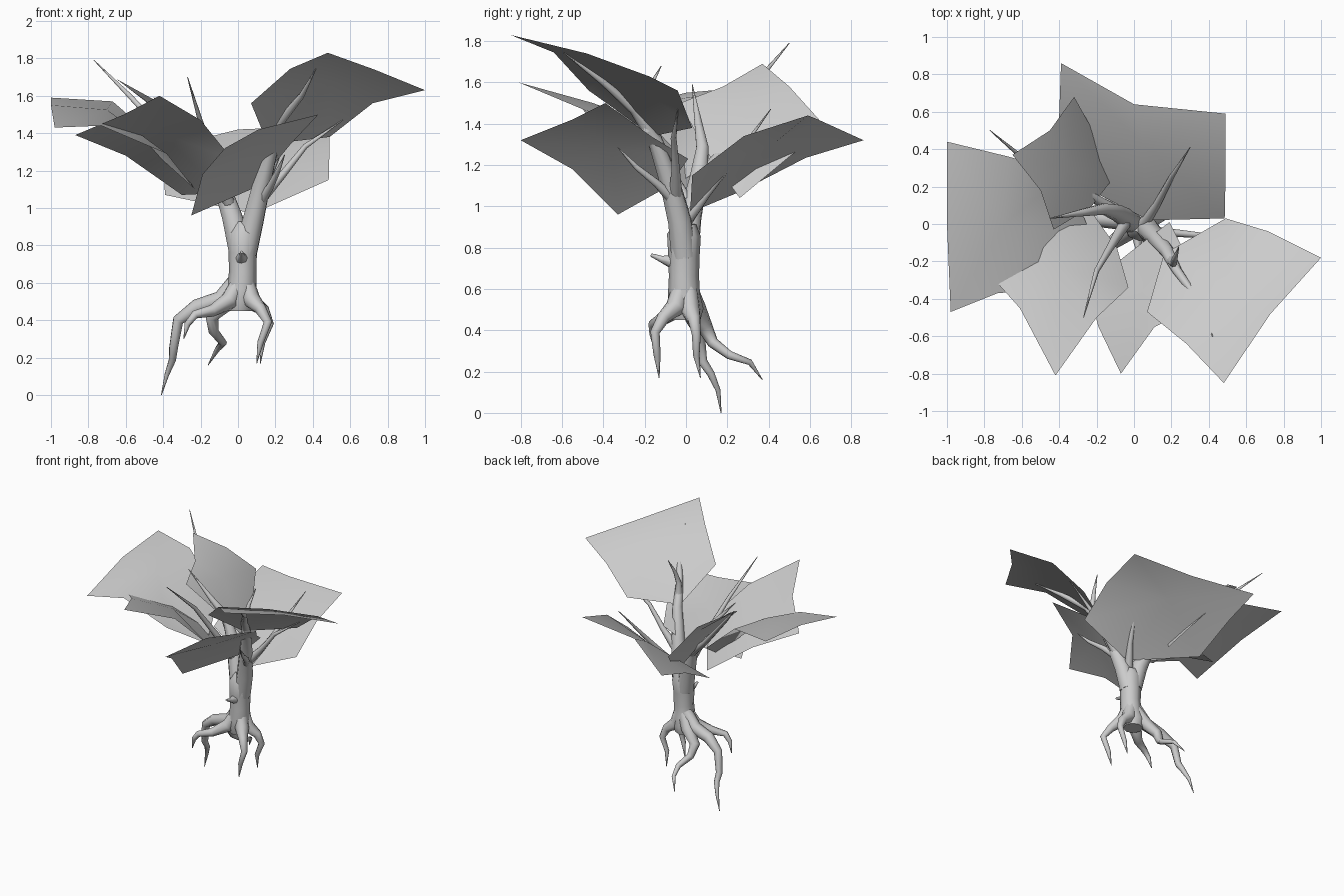
import bpy
import bmesh
from mathutils import Vector

cube = bpy.data.objects.get("Cube")
if cube:
    bpy.data.objects.remove(cube, do_unlink=True)

# One plain grey for bark and leaves
grey = bpy.data.materials.new("plain_grey")
grey.use_nodes = True
shade = (0.6, 0.6, 0.6, 1)
grey.diffuse_color = shade
grey.node_tree.nodes["Principled BSDF"].inputs["Base Color"].default_value = shade


def add_object(name, mesh):
    """Link a smooth-shaded mesh as a named part."""
    for polygon in mesh.polygons:
        polygon.use_smooth = True
    mesh.materials.clear()
    mesh.materials.append(grey)
    part = bpy.data.objects.new(name, mesh)
    bpy.context.collection.objects.link(part)
    return part


def limb(name, points, radii):
    """Tapered tube through the points; radii are spread evenly along it."""
    curve = bpy.data.curves.new(name + "_path", "CURVE")
    curve.dimensions = "3D"
    curve.bevel_depth = 1
    curve.bevel_resolution = 2
    curve.use_fill_caps = True
    spline = curve.splines.new("POLY")
    spline.points.add(len(points) - 1)
    for index, (target, position) in enumerate(zip(spline.points, points)):
        along = index / (len(points) - 1) * (len(radii) - 1)
        low = min(int(along), len(radii) - 2)
        target.co = (*position, 1)
        target.radius = radii[low] + (radii[low + 1] - radii[low]) * (along - low)
    helper = bpy.data.objects.new(name + "_helper", curve)
    bpy.context.collection.objects.link(helper)
    graph = bpy.context.evaluated_depsgraph_get()
    mesh = bpy.data.meshes.new_from_object(helper.evaluated_get(graph))
    bpy.data.objects.remove(helper, do_unlink=True)
    return add_object(name, mesh)


def leaf_sheet(name, outline):
    """Arched sheet: outer corner, outer middle, outer corner, side middle,
    inner corner, inner middle, inner corner, side middle."""
    rim = [Vector(point) for point in outline]
    bm = bmesh.new()
    verts = [bm.verts.new(point) for point in rim]
    # The arch runs from side to side
    centre = bm.verts.new((rim[3] + rim[7]) / 2 + Vector((0, 0, .02)))
    for i in range(0, 8, 2):
        bm.faces.new((verts[i], verts[i + 1], centre, verts[i - 1]))
    # Turn the sheet upwards
    bm.normal_update()
    if sum(face.normal.z for face in bm.faces) < 0:
        bmesh.ops.reverse_faces(bm, faces=bm.faces[:])
    mesh = bpy.data.meshes.new(name)
    bm.to_mesh(mesh)
    bm.free()
    return add_object(name, mesh)


# Trunk with flared foot and a small knob
limb("trunk",
     [(.01, 0, .45), (.01, 0, .5), (.02, -.01, .57), (.025, -.01, .66),
      (.025, -.01, .76), (.03, -.01, .86), (.035, 0, .92)],
     [.07, .085, .078, .073, .076, .082, .05])
limb("trunk_knob", [(.02, -.06, .73), (.02, -.12, .745), (.02, -.17, .765)],
     [.035, .016, .008])

# Main forked branches
limb("left_main_branch",
     [(.04, -.01, .76), (.08, -.03, .93), (.125, -.08, 1.12), (.18, -.15, 1.32),
      (.23, -.25, 1.47), (.34, -.4, 1.6), (.42, -.6, 1.75)],
     [.065, .06, .05, .037, .026, .016, .002])
limb("right_main_branch",
     [(.01, 0, .78), (-.03, .02, .95), (-.09, .06, 1.13), (-.16, .08, 1.28),
      (-.28, .06, 1.4), (-.45, .03, 1.59)],
     [.065, .058, .046, .032, .02, .002])

# Thinner side branches
side_branches = {
    "back_right_branch": [(-.1, .07, 1.12), (-.3, .19, 1.3),
                          (-.58, .34, 1.6), (-.77, .5, 1.79)],
    "front_right_branch": [(-.05, 0, 1.03), (-.13, -.13, 1.26),
                           (-.2, -.25, 1.46), (-.27, -.5, 1.7)],
    "front_left_branch": [(.11, -.05, 1.02), (.17, -.14, 1.11),
                          (.21, -.24, 1.19), (.25, -.33, 1.285)],
    "back_left_branch": [(.05, 0, .93), (.12, .1, 1.06),
                         (.2, .25, 1.25), (.3, .41, 1.47)],
    "left_side_branch": [(.13, -.05, 1.06), (.24, -.05, 1.18),
                         (.36, -.06, 1.33), (.56, -.04, 1.47)],
    "left_upper_spike": [(.2, -.19, 1.36), (.21, -.21, 1.48),
                         (.22, -.18, 1.57), (.24, -.12, 1.68)],
}
for name, points in side_branches.items():
    limb(name, points, [.032, .02, .014, .002])

# Roots, starting high inside the trunk so that its foot flares
roots = {
    "long_right_root": [(-.01, .01, .61), (-.09, .02, .51), (-.22, .03, .47),
                        (-.32, .06, .4), (-.345, .08, .25), (-.35, .12, .19),
                        (-.38, .155, .11), (-.41, .17, 0)],
    "back_root": [(.01, .01, .61), (-.05, .05, .5), (-.14, .09, .42),
                  (-.13, .13, .34), (-.08, .21, .28), (-.11, .31, .245),
                  (-.16, .37, .16)],
    "left_root": [(.04, .01, .61), (.07, .02, .5), (.14, .04, .45),
                  (.17, .05, .38), (.13, .05, .28), (.12, .07, .17)],
    "front_left_root": [(.04, -.02, .61), (.07, -.05, .51), (.12, -.11, .46),
                        (.16, -.15, .39), (.12, -.14, .28), (.1, -.13, .17)],
    "front_right_root": [(.01, -.02, .61), (-.05, -.05, .5), (-.14, -.12, .45),
                         (-.23, -.16, .43), (-.27, -.16, .38), (-.29, -.15, .3)],
}
for name, points in roots.items():
    limb(name, points, [.045, .05, .032, .023, .017, .002])

# Leaf sheets
leaf_sheet("left_leaf_sheet",
           [(.48, -.85, 1.83), (.73, -.48, 1.74), (1, -.18, 1.63),
            (.72, -.04, 1.56), (.49, .03, 1.38), (.16, -.16, 1.34),
            (.07, -.47, 1.56), (.28, -.64, 1.745)])
leaf_sheet("back_leaf_sheet",
           [(.49, .59, 1.44), (0, .64, 1.42), (-.39, .86, 1.32),
            (-.4, .58, 1.235), (-.39, .26, 1.07), (.08, .02, .97),
            (.485, .03, 1.15), (.49, .28, 1.34)])
leaf_sheet("right_leaf_sheet",
           [(-1, .44, 1.59), (-1, 0, 1.55), (-.98, -.47, 1.43),
            (-.73, -.37, 1.44), (-.38, -.34, 1.29), (-.23, -.06, 1.1),
            (-.36, .27, 1.3), (-.67, .36, 1.57)])
leaf_sheet("front_right_leaf_sheet",
           [(-.87, -.16, 1.39), (-.61, -.45, 1.5), (-.42, -.81, 1.6),
            (-.2, -.5, 1.47), (-.03, -.34, 1.26), (-.09, -.13, 1.08),
            (-.3, .17, 1.07), (-.6, .03, 1.28)])
leaf_sheet("front_leaf_sheet",
           [(-.07, -.8, 1.32), (.11, -.55, 1.42), (.43, -.39, 1.5),
            (.28, -.17, 1.34), (.19, .01, 1.23), (.07, -.08, 1.1),
            (-.25, -.33, .96), (-.19, -.55, 1.18)])
leaf_sheet("back_right_leaf_sheet",
           [(-.43, -.03, 1.5), (-.5, .18, 1.58), (-.65, .37, 1.69),
            (-.45, .5, 1.58), (-.32, .68, 1.38), (-.22, .5, 1.24),
            (-.1, .26, 1.04), (-.23, .09, 1.28)])
